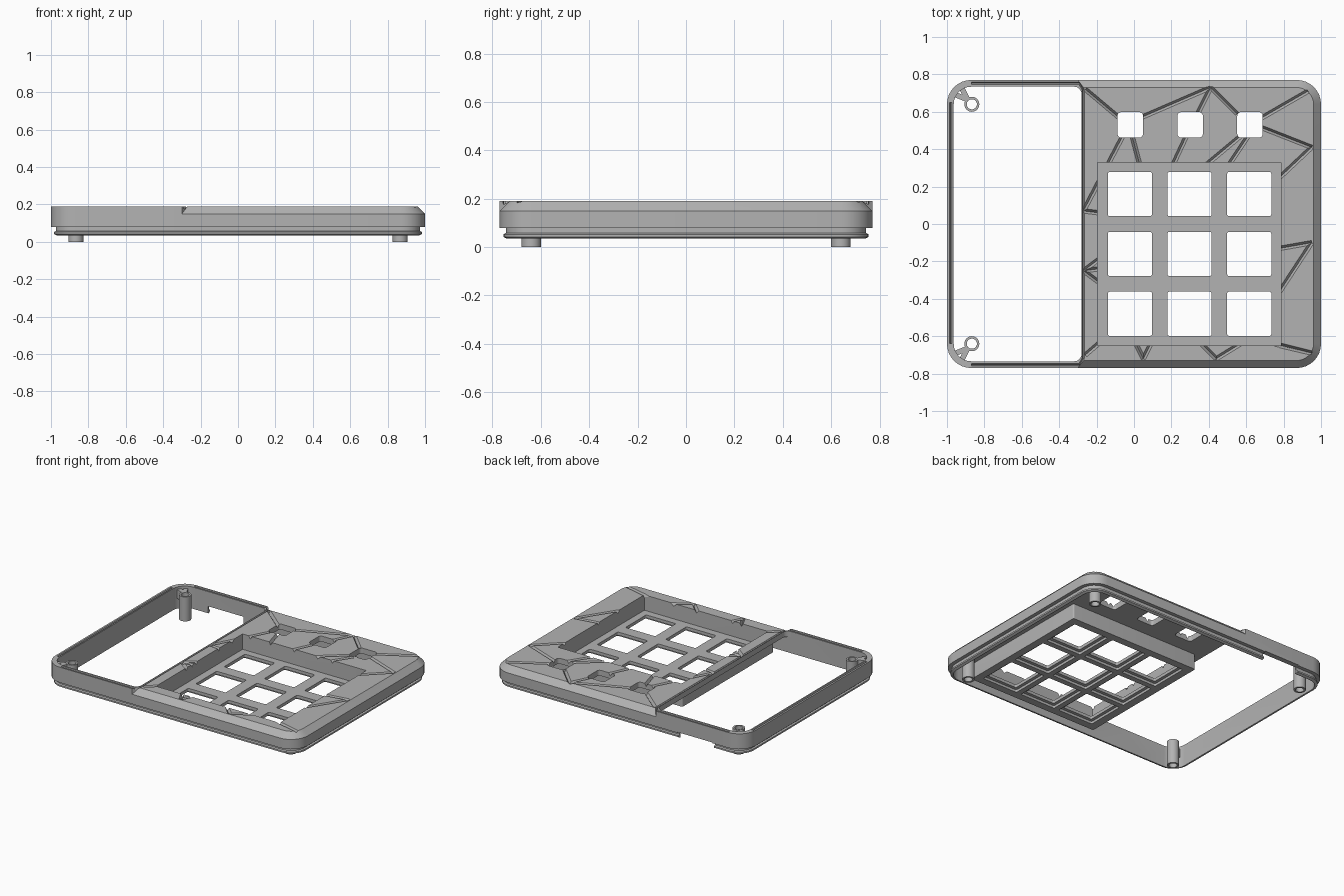
import bpy, bmesh, math
from mathutils import Vector

if "Cube" in bpy.data.objects:
    bpy.data.objects.remove(bpy.data.objects["Cube"])

TOP, PLATE, WALL = 0.19, 0.15, 0.036
grey = bpy.data.materials.new("case grey")
grey.use_nodes = True
grey.diffuse_color = (0.45, 0.45, 0.45, 1)
grey.node_tree.nodes["Principled BSDF"].inputs["Base Color"].default_value = grey.diffuse_color


def make(name, bm):
    bmesh.ops.recalc_face_normals(bm, faces=bm.faces)
    mesh = bpy.data.meshes.new(name)
    bm.to_mesh(mesh)
    bm.free()
    mesh.materials.append(grey)
    ob = bpy.data.objects.new(name, mesh)
    bpy.context.collection.objects.link(ob)
    return ob


def activate(ob):
    bpy.ops.object.select_all(action="DESELECT")
    ob.select_set(True)
    bpy.context.view_layer.objects.active = ob


def combine(ob, other, operation="DIFFERENCE"):
    activate(ob)
    mod = ob.modifiers.new("shape", "BOOLEAN")
    mod.operation, mod.solver, mod.object = operation, "EXACT", other
    bpy.ops.object.modifier_apply(modifier=mod.name)
    bpy.data.objects.remove(other)


def outline(x0, x1, y0, y1, rl, rr, extra=(), steps=8):
    """Rounded rectangle with separate left and right corner radii."""
    def arc(cx, cy, r, start):
        angles = [math.radians(start + 90 * i / steps) for i in range(steps + 1)]
        return [(cx + r * math.cos(a), cy + r * math.sin(a)) for a in angles]
    return (arc(x0 + rl, y0 + rl, rl, 180) + [(x, y0) for x in extra]
            + arc(x1 - rr, y0 + rr, rr, 270) + arc(x1 - rr, y1 - rr, rr, 0)
            + [(x, y1) for x in reversed(extra)] + arc(x0 + rl, y1 - rl, rl, 90))


def loft(name, layers):
    """Stack rings of (x, y, z) points and cap both ends."""
    bm = bmesh.new()
    rings = [[bm.verts.new(p) for p in layer] for layer in layers]
    for low, high in zip(rings, rings[1:]):
        for i in range(len(low)):
            j = (i + 1) % len(low)
            a, b, c, d = low[i], low[j], high[j], high[i]
            # Twisted ends of the bevel need a chosen diagonal
            if abs((b.co - a.co).cross(c.co - a.co).normalized().dot(d.co - a.co)) < 1e-5:
                bm.faces.new((a, b, c, d))
            elif a.co.x < b.co.x:
                bm.faces.new((a, b, c))
                bm.faces.new((a, c, d))
            else:
                bm.faces.new((a, b, d))
                bm.faces.new((b, c, d))
    bm.faces.new(rings[0])
    bm.faces.new(rings[-1])
    return make(name, bm)


def block(name, x0, x1, y0, y1, z0, z1, rl=0.01, rr=None):
    pts = outline(x0, x1, y0, y1, rl, rl if rr is None else rr)
    return loft(name, [[(x, y, z) for x, y in pts] for z in (z0, z1)])


def square(name, x, y, half, z0, z1, r=0.01):
    return block(name, x - half, x + half, y - half, y + half, z0, z1, r)


def cylinder(name, x, y, r, z0, z1):
    pts = [(x + r * math.cos(k * math.tau / 32), y + r * math.sin(k * math.tau / 32)) for k in range(32)]
    return loft(name, [[(px, py, z) for px, py in pts] for z in (z0, z1)])


def bar(name, start, end, section):
    """Sweep a (side, z) section between two points in plan."""
    a, b = Vector(start), Vector(end)
    d = (b - a).normalized()
    side = Vector((-d.y, d.x))
    return loft(name, [[((p + side * s).x, (p + side * s).y, z) for s, z in section] for p in (a, b)])


# Outer body: stepped lip, vertical wall, bevel around the keypad half only
def ring(inset):
    return outline(-1 + inset, 1 - inset, -0.77 + inset, 0.77 - inset,
                   0.13 - inset, 0.13 - inset, (-0.3, -0.27))


layers = [[(x, y, z) for x, y in ring(inset)] for z, inset in
          ((0.035, 0.03), (0.042, 0.016), (0.053, 0.016), (0.058, 0.026),
           (0.08, 0.026), (0.08, 0), (PLATE, 0))]
layers.append([(*(q if p[0] > -0.29 else p), TOP) for p, q in zip(ring(0), ring(0.04))])
case = loft("case", layers)

# Hollow underside, with the key tub hanging from the top plate
combine(case, block("cavity", -1 + WALL, 1 - WALL, -0.77 + WALL, 0.77 - WALL, -0.1, PLATE, 0.094))
combine(case, block("tub", -0.22, 0.81, -0.675, 0.355, 0.04, 0.17), "UNION")
combine(case, block("tub_recess", -0.195, 0.785, -0.65, 0.33, 0.08, 0.3, 0.002))
combine(case, block("screen_window", -1 + WALL, -0.28, -0.734, 0.734, -0.1, 0.3, 0.094, 0.04))
combine(case, block("cable_notch", -0.75, -0.47, 0.7, 0.85, -0.1, 0.085))

# Key openings with wider pockets below, and the three small buttons
for col in range(3):
    for row in range(3):
        x, y = -0.022 + 0.319 * col, -0.48 + 0.32 * row
        combine(case, square("key_hole", x, y, 0.118, -0.1, 0.3))
        combine(case, square("key_pocket", x, y, 0.14, -0.1, 0.058))
    combine(case, square("button_hole", -0.02 + 0.32 * col, 0.53, 0.068, -0.1, 0.3, 0.02))

# Decorative V grooves: each start point fans out to one or more ends
grooves = [
    ((-0.26, 0.72), [(-0.07, 0.56)]),
    ((0.41, 0.73), [(0.04, 0.57), (0.34, 0.59), (0.55, 0.59)]),
    ((0.93, 0.71), [(0.67, 0.56)]),
    ((0.95, 0.41), [(0.67, 0.52), (0.78, 0.25)]),
    ((-0.27, 0.07), [(-0.06, 0.47), (-0.19, 0.06)]),
    ((-0.01, 0.47), [(0.03, 0.32)]),
    ((0.28, 0.47), [(0.21, 0.32)]),
    ((0.57, 0.47), [(0.39, 0.32)]),
    ((0.61, 0.47), [(0.51, 0.32)]),
    ((-0.27, -0.25), [(-0.19, -0.19), (-0.19, -0.24), (-0.19, -0.31)]),
    ((0.95, -0.1), [(0.78, -0.13), (0.78, -0.36)]),
    ((0.95, -0.69), [(0.78, -0.65), (0.75, -0.64)]),
    ((0.05, -0.72), [(0.01, -0.64), (0.09, -0.64)]),
    ((0.44, -0.72), [(0.36, -0.64), (0.57, -0.64)]),
    ((-0.26, -0.7), [(-0.19, -0.64)]),
]


def vee(half, depth):
    return [(-2 * half, TOP + depth), (2 * half, TOP + depth), (0, TOP - depth)]


for start, ends in grooves:
    for end in ends:
        combine(case, bar("groove", start, end, vee(0.012, 0.02)))

# Fine groove around the screen rim
for start, end in (((-0.98, -0.64), (-0.98, 0.65)), ((-0.87, 0.753), (-0.29, 0.753)),
                   ((-0.87, -0.753), (-0.29, -0.753)), ((-0.272, -0.72), (-0.272, 0.72)),
                   ((-0.29, 0.753), (-0.272, 0.72)), ((-0.29, -0.753), (-0.272, -0.72))):
    combine(case, bar("rim_groove", start, end, vee(0.007, 0.02)))

# Screw posts; the two beside the window are tied to the corners by webs
parts = [case]
for sx, side in ((-1, "right"), (1, "left")):
    for sy, end in ((-1, "front"), (1, "back")):
        x, y = 0.867 * sx, 0.64 * sy
        top = 0.175 if sx < 0 else PLATE + 0.005
        post = cylinder(f"{end}_{side}_post", x, y, 0.04, 0, top)
        if sx < 0:
            for tip in ((-0.965, 0.695 * sy), (-0.925, 0.735 * sy)):
                web = bar("web", (-0.89, 0.665 * sy), tip,
                          [(-0.014, 0.11), (0.014, 0.11), (0.014, top - 0.002), (-0.014, top - 0.002)])
                combine(post, web, "UNION")
        bore = cylinder("bore", x, y, 0.027, -0.1, 0.3 if sx < 0 else 0.12)
        combine(post, bore)
        parts.append(post)

for ob in parts:
    activate(ob)
    bpy.ops.object.shade_smooth_by_angle(angle=math.radians(25))
